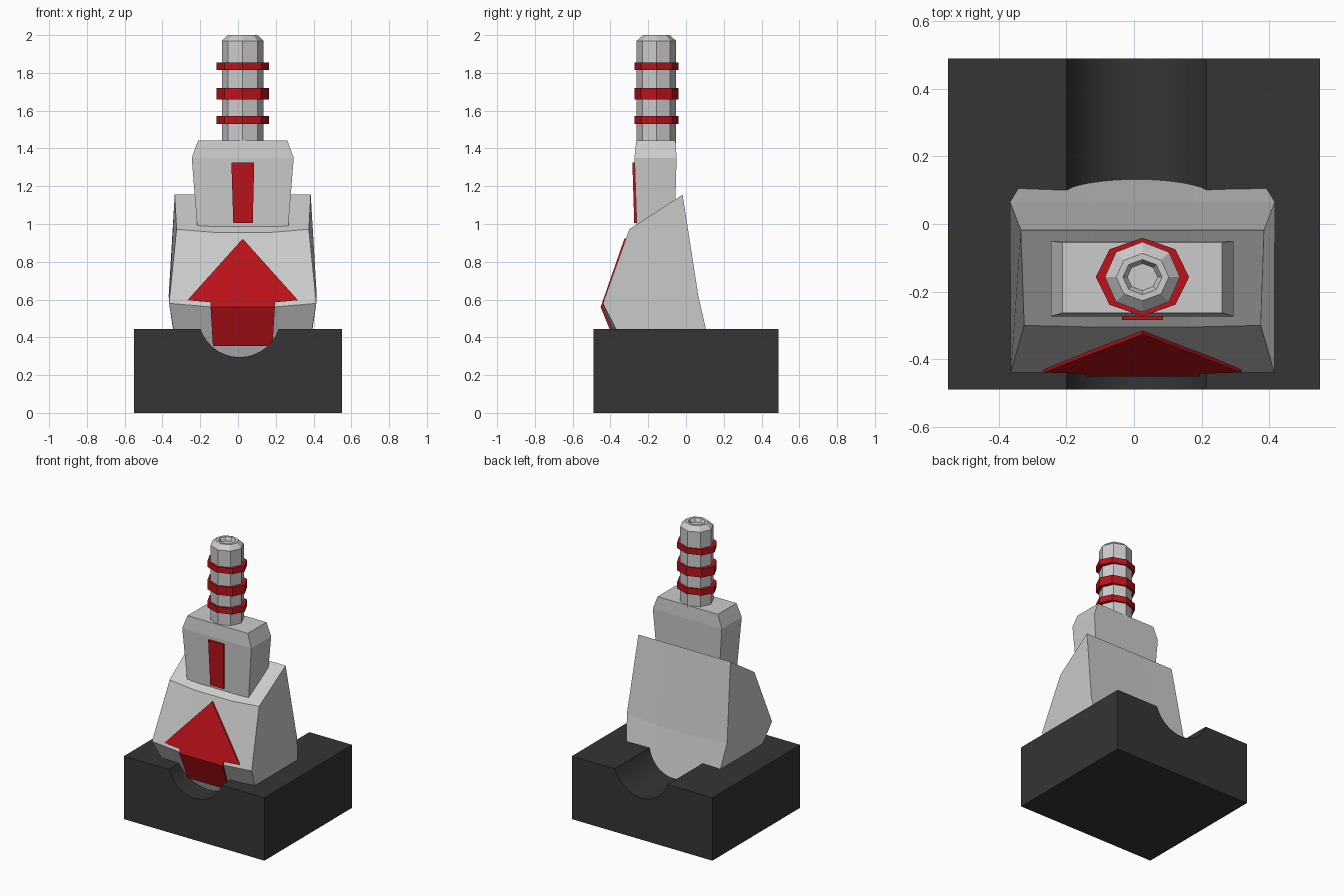
import bpy, bmesh
from math import sin, cos, pi, asin

if "Cube" in bpy.data.objects:
    bpy.data.objects.remove(bpy.data.objects["Cube"])

def material(name, color):
    m = bpy.data.materials.new(name)
    m.diffuse_color = color
    m.use_nodes = True
    m.node_tree.nodes["Principled BSDF"].inputs["Base Color"].default_value = m.diffuse_color
    return m

RED = material("red", (0.5, 0.006, 0.01, 1))
DARK = material("dark", (0.035, 0.035, 0.035, 1))
CX, CY = 0.025, -0.157          # axis of the upright parts

def make(name, verts, faces, mat=None, smooth=False):
    me = bpy.data.meshes.new(name)
    me.from_pydata(verts, [], faces)
    bm = bmesh.new()
    bm.from_mesh(me)
    bmesh.ops.recalc_face_normals(bm, faces=bm.faces)
    bm.to_mesh(me)
    bm.free()
    ob = bpy.data.objects.new(name, me)
    bpy.context.collection.objects.link(ob)
    if mat:
        me.materials.append(mat)
    if smooth:
        bpy.context.view_layer.objects.active = ob
        ob.select_set(True)
        bpy.ops.object.shade_smooth_by_angle(angle=0.6)
        ob.select_set(False)
    return ob

def loft(name, loops, mat=None, smooth=False, closed=False):
    """Skin equal-length loops; cap the ends, or join last to first."""
    n, k = len(loops[0]), len(loops)
    verts = [v for l in loops for v in l]
    faces = []
    for a in range(k if closed else k - 1):
        b = (a + 1) % k
        for i in range(n):
            j = (i + 1) % n
            faces.append((a * n + i, a * n + j, b * n + j, b * n + i))
    if not closed:
        faces += [tuple(range(n)), tuple(range((k - 1) * n, k * n))]
    return make(name, verts, faces, mat, smooth)

def octagon(rx, ry, z):
    return [(CX + rx * cos(i * pi / 4), CY + ry * sin(i * pi / 4), z) for i in range(8)]

def rect(hx, y0, y1, z):
    return [(CX - hx, y0, z), (CX + hx, y0, z), (CX + hx, y1, z), (CX - hx, y1, z)]

def plate(name, verts, faces, depth, mat):
    """Thin panel given by its front faces, thickened towards +y."""
    n = len(verts)
    back = [(x, y + depth, z) for x, y, z in verts]
    edges = [(f[i], f[(i + 1) % len(f)]) for f in faces for i in range(len(f))]
    rim = [(a, b, b + n, a + n) for a, b in edges if (b, a) not in edges]
    rear = [tuple(i + n for i in reversed(f)) for f in faces]
    return make(name, verts + back, list(faces) + rear + rim, mat)

# Base block with a round channel along y
r, zc, top = 0.218, 0.513, 0.445
half = asin((r * r - (zc - top) ** 2) ** 0.5 / r)
arc = [(0.008 + r * sin(t), zc - r * cos(t))
       for t in [half - 2 * half * i / 14 for i in range(15)]]
outline = [(-0.55, 0), (0.55, 0), (0.55, top)] + arc + [(-0.55, top)]
loft("base_block", [[(x, y, z) for x, z in outline] for y in (-0.49, 0.49)], DARK, True)

# Wedge body: (half width, side y, side z, middle y, middle z)
body = [(0.335, -0.27, 0.25, -0.315, 0.25), (0.39, -0.44, 0.58, -0.44, 0.56),
        (0.35, -0.30, 0.972, -0.305, 0.955), (0.36, -0.018, 1.155, -0.018, 1.155),
        (0.392, 0.065, 0.62, 0.065, 0.60), (0.34, 0.15, 0.25, 0.142, 0.25)]
loops = []
for s in (-1, -0.4, 0.4, 1):
    side = abs(s) == 1
    loops.append([(CX + s * w, y if side else ym, z if side else zm)
                  for w, y, z, ym, zm in body])
loft("wedge_body", loops)

# Upper block with bevelled shoulders
loft("neck_block", [rect(0.234, -0.258, -0.062, 0.9), rect(0.27, -0.273, -0.05, 1.35),
                    rect(0.236, -0.263, -0.055, 1.443)])

# Octagonal stem with chamfered, recessed tip
loft("stem", [octagon(0.111, 0.104, 1.40), octagon(0.111, 0.104, 1.97),
              octagon(0.078, 0.070, 2.0), octagon(0.058, 0.052, 2.0),
              octagon(0.045, 0.040, 1.975)])

# Red bands round the stem
for i, (z0, z1) in enumerate([(1.53, 1.573), (1.658, 1.72), (1.815, 1.855)]):
    out, inn = (0.138, 0.116), (0.10, 0.093)
    loft(f"stem_ring_{i + 1}", [octagon(*out, z0), octagon(*out, z1),
                                octagon(*inn, z1), octagon(*inn, z0)], RED, closed=True)

# Red strip on the upper block
plate("neck_strip", [(-0.025, -0.274, 1.005), (0.078, -0.274, 1.005),
                     (0.086, -0.284, 1.325), (-0.035, -0.284, 1.325)],
      [(0, 1, 2, 3)], 0.02, RED)

# Red arrow folded over the body's front edge
def arrow_y(z):
    return -0.452 + (0.347 * (z - 0.56) if z > 0.56 else 0.41 * (0.56 - z))

pts = [(0, 0.922), (-0.293, 0.596), (-0.17, 0.586), (0.17, 0.586), (0.293, 0.596),
       (-0.17, 0.56), (0.17, 0.56), (-0.158, 0.355), (0.158, 0.355)]
plate("arrow_panel", [(CX + x, arrow_y(z), z) for x, z in pts],
      [(0, 1, 2, 3, 4), (2, 5, 6, 3), (5, 7, 8, 6)], 0.02, RED)
